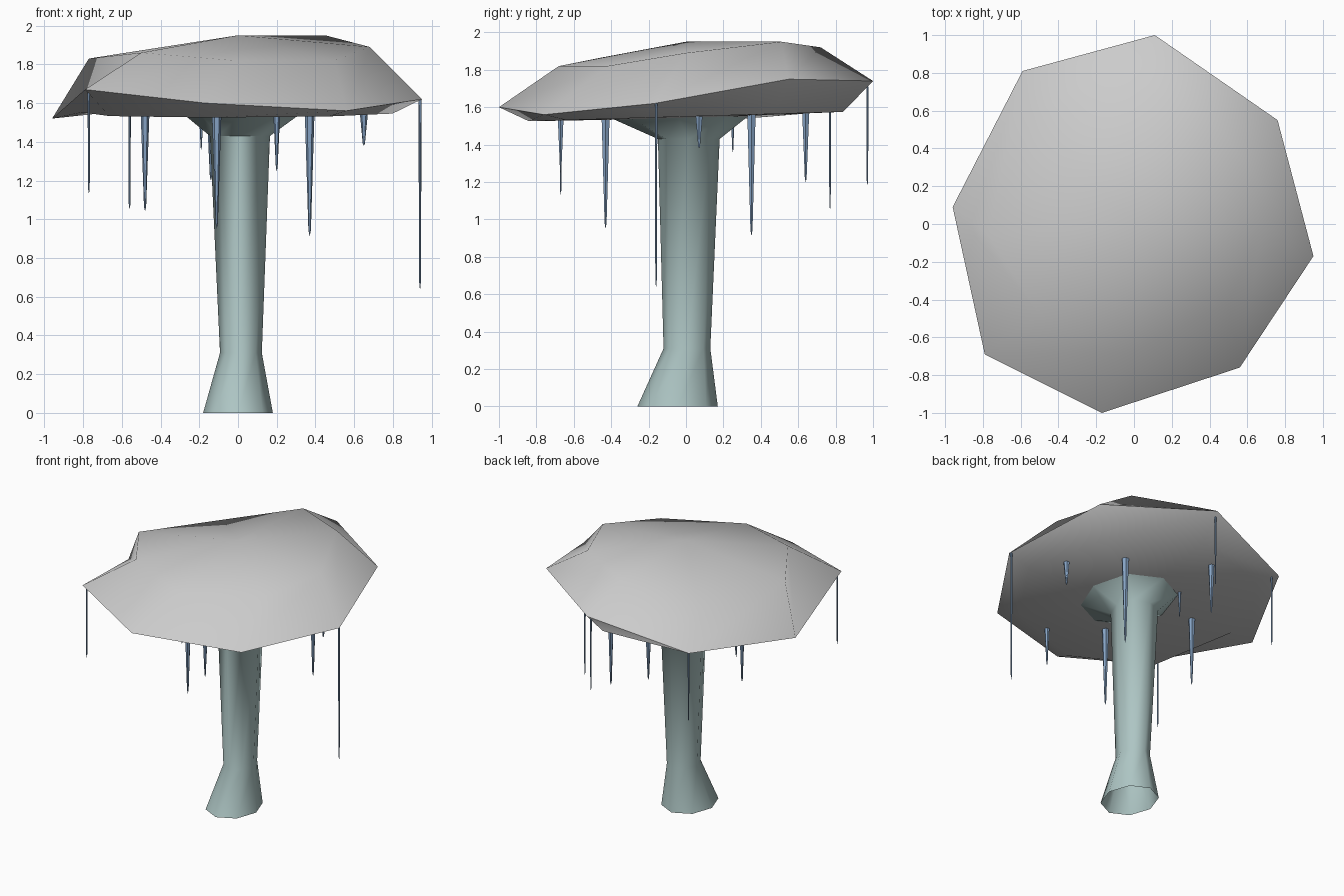
import bpy, bmesh
from math import cos, sin, pi, radians

if "Cube" in bpy.data.objects:
    bpy.data.objects.remove(bpy.data.objects["Cube"])


def material(name, rgb):
    m = bpy.data.materials.new(name)
    m.diffuse_color = (*rgb, 1)
    m.use_nodes = True
    m.node_tree.nodes["Principled BSDF"].inputs["Base Color"].default_value = m.diffuse_color
    return m


def loft(name, rings, bottom=None, top=None, mat=None, angle=55):
    """Skin rings of equal count; bottom/top are optional pole points."""
    bm = bmesh.new()
    loops = [[bm.verts.new(p) for p in r] for r in rings]
    n = len(loops[0])
    for a, b in zip(loops, loops[1:]):
        for i in range(n):
            j = (i + 1) % n
            bm.faces.new((a[i], a[j], b[j], b[i]))
    for pole, loop in ((bottom, loops[0]), (top, loops[-1])):
        if pole:
            v = bm.verts.new(pole)
            for i in range(n):
                bm.faces.new((loop[i], loop[(i + 1) % n], v))
    bmesh.ops.recalc_face_normals(bm, faces=bm.faces)
    me = bpy.data.meshes.new(name)
    bm.to_mesh(me)
    bm.free()
    ob = bpy.data.objects.new(name, me)
    bpy.context.collection.objects.link(ob)
    if mat:
        me.materials.append(mat)
    bpy.ops.object.select_all(action='DESELECT')
    ob.select_set(True)
    bpy.context.view_layer.objects.active = ob
    bpy.ops.object.shade_smooth_by_angle(angle=radians(angle))
    return ob


def oval(cx, cy, z, rx, ry, n=8, turn=0.0):
    return [(cx + rx * cos(2 * pi * i / n + turn),
             cy + ry * sin(2 * pi * i / n + turn), z) for i in range(n)]


teal = material("stem_teal", (0.42, 0.56, 0.55))
blue = material("drip_blue", (0.24, 0.37, 0.56))

# Cap: uneven eight-sided rim, shoulder ring above, shallow underside below
rim = [(0.95, -0.17, 1.62), (0.76, 0.55, 1.75), (0.11, 1.0, 1.74),
       (-0.59, 0.81, 1.58), (-0.96, 0.09, 1.52), (-0.79, -0.69, 1.67),
       (-0.17, -1.0, 1.60), (0.56, -0.76, 1.56)]
shoulder = [(0.68, 0.0, 1.89), (0.45, 0.51, 1.95), (0.03, 0.72, 1.92),
            (-0.53, 0.58, 1.74), (-0.77, -0.06, 1.83), (-0.50, -0.48, 1.86),
            (-0.02, -0.68, 1.82), (0.50, -0.42, 1.82)]
under = [(x * 0.84, y * 0.84, 1.55 + 0.025 * y) for x, y, z in rim]
loft("cap", [under, rim, shoulder], (0, 0, 1.54), (0, 0, 1.95))

# Stem: flared foot, slim shaft, collar spreading under the cap
loft("stem", [oval(0.0, -0.045, 0.0, 0.18, 0.215),
              oval(0.015, 0.005, 0.31, 0.108, 0.125),
              oval(0.01, 0.015, 1.43, 0.155, 0.165),
              oval(0.02, -0.045, 1.55, 0.31, 0.375)], mat=teal)

# Drips: x, y, top z, tip z, radius
drips = [(0.94, -0.16, 1.62, 0.63, 0.008), (-0.77, -0.67, 1.66, 1.13, 0.007),
         (-0.56, 0.77, 1.58, 1.05, 0.007), (0.10, 0.97, 1.71, 1.18, 0.007),
         (0.37, 0.35, 1.58, 0.91, 0.026), (-0.11, -0.43, 1.56, 0.95, 0.025),
         (-0.48, 0.03, 1.56, 1.04, 0.023), (-0.14, 0.64, 1.58, 1.20, 0.022),
         (0.20, -0.67, 1.55, 1.25, 0.018), (0.65, 0.07, 1.56, 1.38, 0.022),
         (-0.19, 0.25, 1.56, 1.36, 0.012)]
for k, (x, y, top, tip, r) in enumerate(drips):
    thin = 0.6 if r < 0.01 else 0.25
    low = tip + 0.05 * (top - tip)
    loft(f"drip_{k + 1}", [oval(x, y, low, r * thin, r * thin, 6),
                           oval(x, y, top, r, r, 6)],
         (x, y, tip), (x, y, top), blue)
